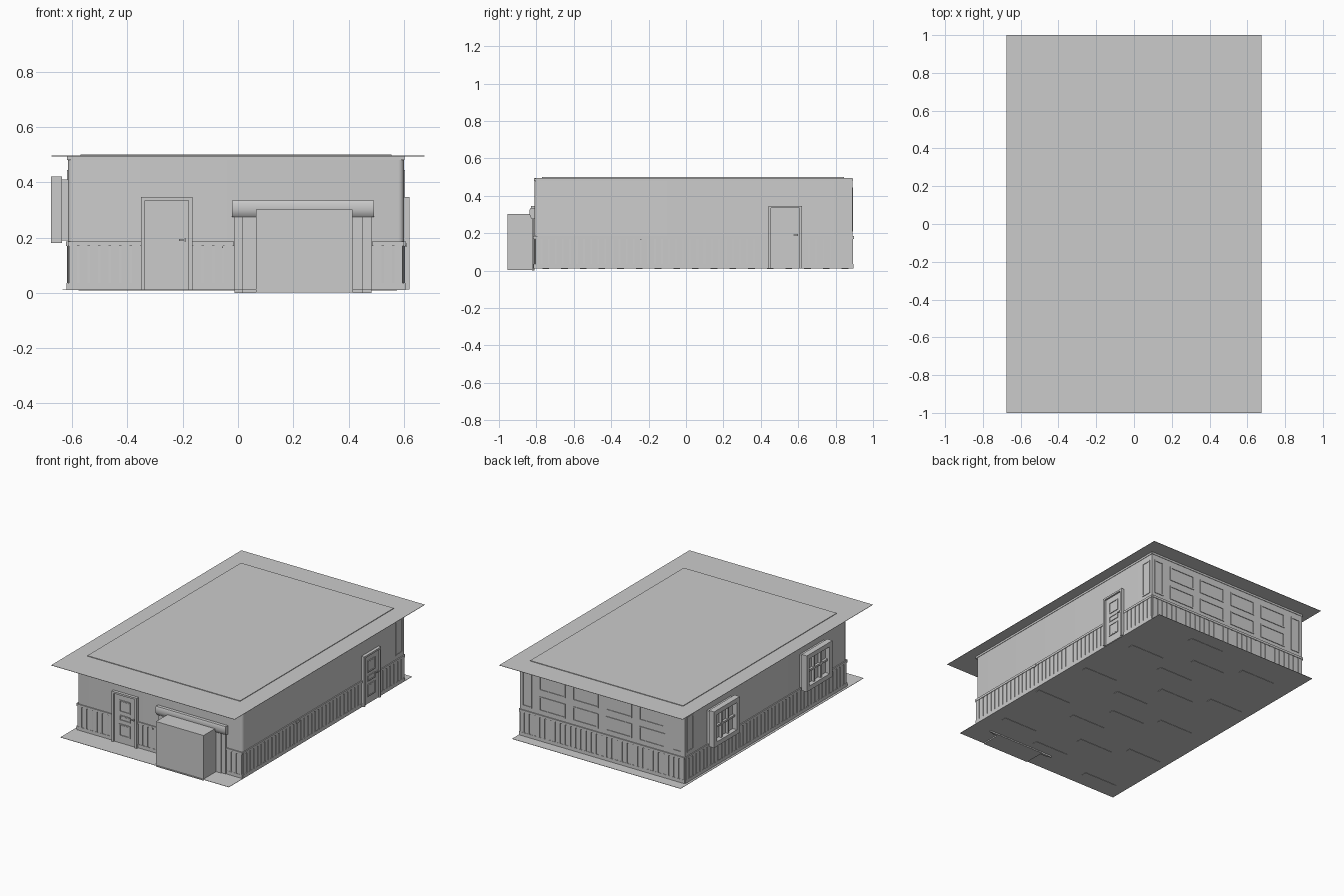
import bpy, bmesh, random
from mathutils import Vector

if "Cube" in bpy.data.objects:
    bpy.data.objects.remove(bpy.data.objects["Cube"])

X0, X1, Y0, Y1 = -0.615, 0.60, -0.81, 0.89   # wall shell
ZF, ZR = 0.012, 0.496                         # floor and roof levels


def new_object(name, bm):
    bmesh.ops.recalc_face_normals(bm, faces=bm.faces)
    mesh = bpy.data.meshes.new(name)
    bm.to_mesh(mesh)
    bm.free()
    ob = bpy.data.objects.new(name, mesh)
    bpy.context.collection.objects.link(ob)
    return ob


def add_box(bm, lo, hi):
    r = bmesh.ops.create_cube(bm, size=1)
    for v in r["verts"]:
        v.co = Vector([(a + b) / 2 + c * abs(b - a) for a, b, c in zip(lo, hi, v.co)])


def on_wall(side, u, d, z):
    """u runs along the wall, d points out of it."""
    return {"front": (u, Y0 - d, z), "back": (u, Y1 + d, z),
            "right": (X1 + d, u, z), "left": (X0 - d, u, z)}[side]


def wall_box(bm, side, u0, u1, z0, z1, d0, d1):
    a, b = on_wall(side, u0, d0, z0), on_wall(side, u1, d1, z1)
    add_box(bm, [min(p) for p in zip(a, b)], [max(p) for p in zip(a, b)])


def wall_frame(bm, side, u0, u1, z0, z1, w, d0, d1):
    wall_box(bm, side, u0, u0 + w, z0, z1, d0, d1)
    wall_box(bm, side, u1 - w, u1, z0, z1, d0, d1)
    wall_box(bm, side, u0 + w, u1 - w, z0, z0 + w, d0, d1)
    wall_box(bm, side, u0 + w, u1 - w, z1 - w, z1, d0, d1)


def box_object(name, lo, hi):
    bm = bmesh.new()
    add_box(bm, lo, hi)
    return new_object(name, bm)


# main slabs and wall shell, front corners softened
box_object("roof_sheet", (-0.675, -1, ZR - 0.002), (0.675, 1, ZR))
box_object("roof_raised_panel", (-0.57, -0.77, ZR), (0.555, 0.845, 0.5))
box_object("floor_sheet", (-0.635, -0.96, ZF - 0.002), (0.605, 0.965, ZF))
bm = bmesh.new()
add_box(bm, (X0, Y0, ZF), (X1, Y1, ZR - 0.002))
corners = [e for e in bm.edges if all(v.co.y < 0 for v in e.verts)
           and abs(e.verts[0].co.z - e.verts[1].co.z) > 0.1]
bmesh.ops.bevel(bm, geom=corners, offset=0.02, segments=4, profile=0.5, affect='EDGES')
walls = new_object("walls", bm)

# slatted wainscot with base and cap rails, leaving gaps for doors and fireplace
spans = {"front": [(X0, -0.35), (-0.165, -0.015), (0.485, X1)],
         "right": [(Y0, 0.44), (0.62, Y1)],
         "back": [(X0, X1)], "left": [(Y0, Y1)]}
slats, rails = bmesh.new(), bmesh.new()
for side, parts in spans.items():
    for a, b in parts:
        n = max(2, round((b - a) / 0.038))
        p = (b - a) / n
        for i in range(n):
            wall_box(slats, side, a + (i + 0.12) * p, a + (i + 0.88) * p, 0.035, 0.17, 0, 0.004)
        wall_box(rails, side, a, b, ZF, 0.035, 0, 0.005)
        wall_box(rails, side, a, b, 0.17, 0.185, 0, 0.007)
    wall_box(rails, side, *((X0, X1) if side in ("front", "back") else (Y0, Y1)),
             0.48, 0.493, 0, 0.003)
new_object("wainscot_slats", slats)
new_object("wall_rails", rails)


# panelled doors with trim and handle
def door(side, u0, u1):
    bm = bmesh.new()
    wall_box(bm, side, u0, u0 + 0.014, ZF, 0.346, 0, 0.02)
    wall_box(bm, side, u1 - 0.014, u1, ZF, 0.346, 0, 0.02)
    wall_box(bm, side, u0 + 0.014, u1 - 0.014, 0.334, 0.346, 0, 0.02)
    new_object(side + "_door_trim", bm)
    bm = bmesh.new()
    wall_box(bm, side, u0 + 0.014, u1 - 0.014, ZF, 0.334, 0, 0.009)
    c = (u0 + u1) / 2
    for z0, z1 in ((0.06, 0.14), (0.162, 0.198), (0.22, 0.298)):
        wall_frame(bm, side, c - 0.04, c + 0.04, z0, z1, 0.006, 0.009, 0.014)
        wall_box(bm, side, c - 0.032, c + 0.032, z0 + 0.008, z1 - 0.008, 0.009, 0.012)
    new_object(side + "_door", bm)
    bm = bmesh.new()
    wall_box(bm, side, c + 0.045, c + 0.07, 0.188, 0.194, 0.015, 0.02)
    wall_box(bm, side, c + 0.064, c + 0.07, 0.186, 0.196, 0.009, 0.018)
    new_object(side + "_door_handle", bm)


door("front", -0.35, -0.165)
door("right", 0.44, 0.62)

# projecting windows with glazing bars on the left wall
for k, (a, b) in enumerate(((-0.575, -0.305), (0.40, 0.67))):
    bm = bmesh.new()
    wall_box(bm, "left", a + 0.01, b - 0.01, 0.19, 0.41, 0, 0.03)
    wall_frame(bm, "left", a, b, 0.18, 0.42, 0.03, 0.022, 0.061)
    new_object(f"window_frame_{k + 1}", bm)
    bm = bmesh.new()
    for i in (1, 2):
        u = a + 0.03 + i * (b - a - 0.06) / 3
        wall_box(bm, "left", u - 0.006, u + 0.006, 0.21, 0.39, 0.03, 0.048)
    wall_box(bm, "left", a + 0.03, b - 0.03, 0.294, 0.306, 0.03, 0.046)
    new_object(f"window_bars_{k + 1}", bm)

# shallow panel mouldings on the back wall and at the rear corners
bm = bmesh.new()
for i in range(4):
    c = 0.36 - i * 0.245
    for z0, z1 in ((0.21, 0.305), (0.345, 0.44)):
        wall_frame(bm, "back", c - 0.095, c + 0.095, z0, z1, 0.008, 0, 0.004)
for side, a, b in (("back", 0.51, 0.58), ("back", -0.595, -0.525),
                   ("right", 0.80, 0.87), ("left", 0.80, 0.87)):
    wall_frame(bm, side, a, b, 0.21, 0.445, 0.008, 0, 0.004)
new_object("wall_panel_mouldings", bm)

# fireplace: firebox, stepped side columns and rounded mantel
box_object("firebox", (0.065, -0.955, 0.002), (0.415, Y0, 0.302))
bm = bmesh.new()
for outer, step, inner in ((-0.012, 0.015, 0.065), (0.482, 0.452, 0.415)):
    a, b = sorted((outer, inner))
    wall_box(bm, "front", a, b, 0, 0.28, 0, 0.008)
    a, b = sorted((step, inner))
    wall_box(bm, "front", a, b, 0, 0.28, 0.008, 0.014)
wall_box(bm, "front", 0.015, 0.452, 0.25, 0.28, 0, 0.01)
new_object("fireplace_columns", bm)
bm = bmesh.new()
profile = [(0, 0.275), (0.014, 0.275), (0.022, 0.285), (0.026, 0.30),
           (0.026, 0.325), (0.022, 0.334), (0, 0.334)]
face = bm.faces.new([bm.verts.new((-0.022, Y0 - d, z)) for d, z in profile])
ext = bmesh.ops.extrude_face_region(bm, geom=[face])
bmesh.ops.translate(bm, vec=(0.514, 0, 0),
                    verts=[v for v in ext["geom"] if isinstance(v, bmesh.types.BMVert)])
mantel = new_object("mantel", bm)

# small switch plates
bm = bmesh.new()
wall_box(bm, "front", -0.063, -0.055, 0.163, 0.175, 0, 0.009)
wall_box(bm, "right", -0.255, -0.225, 0.165, 0.18, 0, 0.009)
new_object("switch_plates", bm)

# loose planks showing under the floor
random.seed(4)
bm = bmesh.new()
for i in range(18):
    y = -0.85 + i * 0.1
    x = (-0.4, 0.1, 0.4, -0.1)[i % 4] + random.uniform(-0.06, 0.06)
    add_box(bm, (x - 0.125, y - 0.018, ZF - 0.004), (x + 0.125, y + 0.018, ZF - 0.002))
new_object("floor_planks", bm)

# smooth shading on the curved parts
for ob in (walls, mantel):
    bpy.ops.object.select_all(action='DESELECT')
    ob.select_set(True)
    bpy.context.view_layer.objects.active = ob
    bpy.ops.object.shade_smooth_by_angle()
